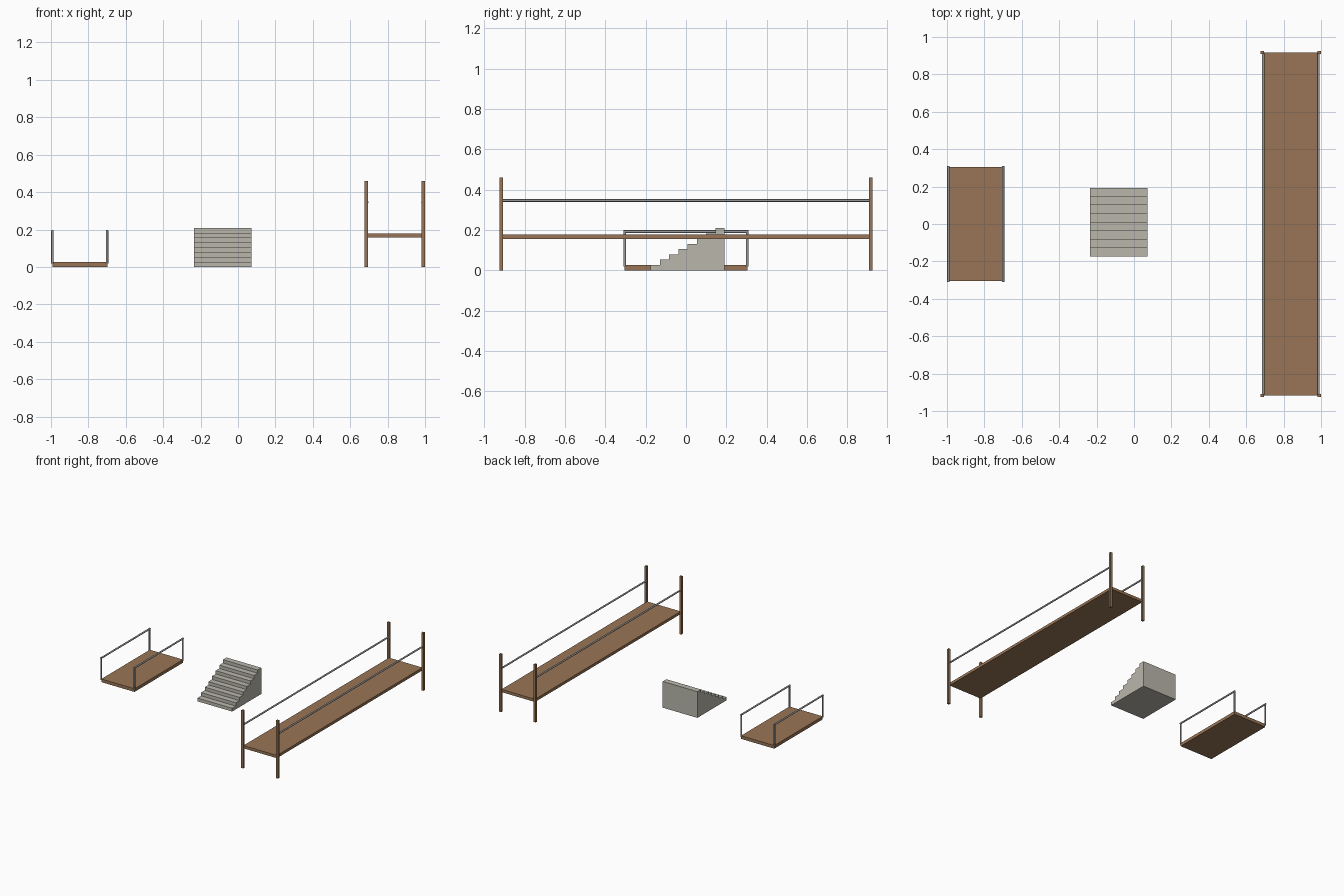
import bpy, bmesh
from mathutils import Vector

if "Cube" in bpy.data.objects:
    bpy.data.objects.remove(bpy.data.objects["Cube"])


def material(name, rgb):
    m = bpy.data.materials.new(name)
    m.diffuse_color = (*rgb, 1)
    m.use_nodes = True
    m.node_tree.nodes["Principled BSDF"].inputs["Base Color"].default_value = m.diffuse_color
    return m


WOOD = material("brown wood", (0.318, 0.178, 0.092))
STONE = material("grey stone", (0.485, 0.47, 0.41))
METAL = material("grey metal", (0.33, 0.33, 0.33))


def finish(bm, name, mat):
    bmesh.ops.recalc_face_normals(bm, faces=bm.faces)
    me = bpy.data.meshes.new(name)
    bm.to_mesh(me)
    bm.free()
    me.materials.append(mat)
    ob = bpy.data.objects.new(name, me)
    bpy.context.collection.objects.link(ob)
    return ob


def box(name, lo, hi, mat):
    bm = bmesh.new()
    bmesh.ops.create_cube(bm, size=1)
    lo, hi = Vector(lo), Vector(hi)
    for v in bm.verts:
        v.co = (lo + hi) / 2 + v.co * (hi - lo)
    return finish(bm, name, mat)


def rod(name, a, b, r, mat):
    bm = bmesh.new()
    a, b = Vector(a), Vector(b)
    bmesh.ops.create_cone(bm, cap_ends=True, segments=16, radius1=r, radius2=r,
                          depth=(b - a).length)
    turn = (b - a).to_track_quat('Z', 'Y')
    for v in bm.verts:
        v.co = (a + b) / 2 + turn @ v.co
    for f in bm.faces:
        f.smooth = len(f.verts) == 4
    for e in bm.edges:
        e.smooth = all(f.smooth for f in e.link_faces)
    return finish(bm, name, mat)


# Low platform with a hoop rail on each long side
box("platform_deck", (-0.992, -0.305, 0), (-0.699, 0.305, 0.025), WOOD)
R = 0.0065
for side, x in (("left", -0.9925), ("right", -0.7)):
    for end, y in (("front", -0.304), ("back", 0.304)):
        rod(f"platform_{side}_{end}_upright", (x, y, 0.018), (x, y, 0.196), R, METAL)
    rod(f"platform_{side}_handrail", (x, -0.31, 0.192), (x, 0.31, 0.192), R, METAL)

# Solid staircase: stepped side profile extruded across x
STEPS, RUN, RISE, Y0 = 8, 0.0459, 0.0261, -0.175
profile = [(Y0, 0)]
for i in range(STEPS):
    profile += [(Y0 + i * RUN, (i + 1) * RISE), (Y0 + (i + 1) * RUN, (i + 1) * RISE)]
profile.append((Y0 + STEPS * RUN, 0))
bm = bmesh.new()
face = bm.faces.new([bm.verts.new((-0.235, y, z)) for y, z in profile])
ext = bmesh.ops.extrude_face_region(bm, geom=[face])
bmesh.ops.translate(bm, vec=(0.306, 0, 0),
                    verts=[g for g in ext["geom"] if isinstance(g, bmesh.types.BMVert)])
finish(bm, "staircase", STONE)

# Long bridge with corner posts and two handrails
box("bridge_deck", (0.690, -0.917, 0.156), (0.985, 0.917, 0.178), WOOD)
P = 0.009
for side, x, inward in (("left", 0.686, 1), ("right", 0.991, -1)):
    for end, y in (("front", -0.917), ("back", 0.917)):
        box(f"bridge_{side}_{end}_post", (x - P, y - P, 0), (x + P, y + P, 0.46), WOOD)
    rx = x + inward * 0.005
    rod(f"bridge_{side}_handrail", (rx, -0.917, 0.346), (rx, 0.917, 0.346), R, METAL)
